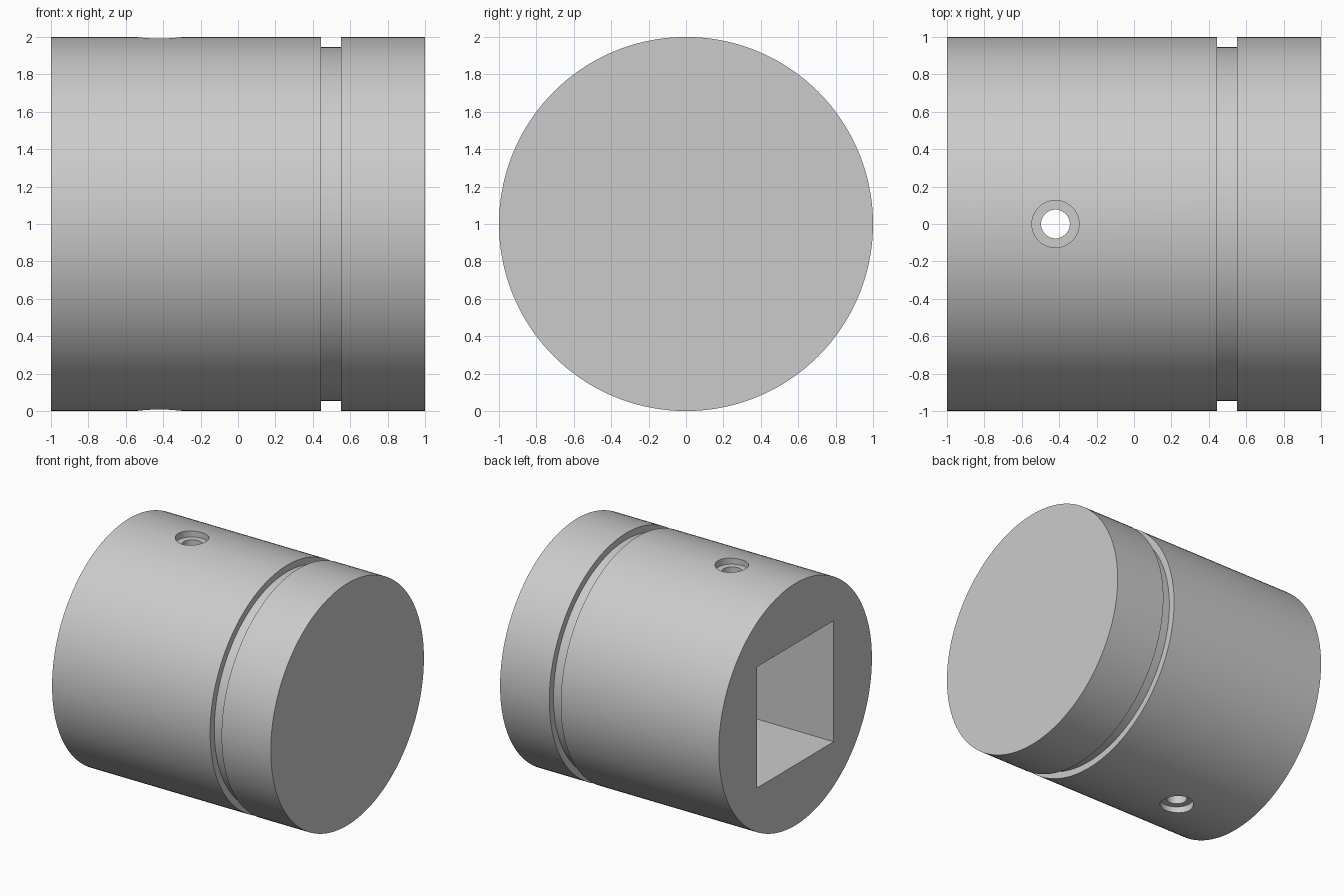
import bpy, bmesh, math
from mathutils import Matrix, Vector

cube = bpy.data.objects.get("Cube")
if cube:
    bpy.data.objects.remove(cube, do_unlink=True)

SEGMENTS = 144
HOLE_X = -0.42
POCKET_DEPTH = 1.16

grey = bpy.data.materials.new("plain_grey")
grey.use_nodes = True
colour = (0.6, 0.6, 0.6, 1)
grey.diffuse_color = colour
grey.node_tree.nodes["Principled BSDF"].inputs["Base Color"].default_value = colour


def make_object(name, bm):
    bmesh.ops.recalc_face_normals(bm, faces=bm.faces)
    mesh = bpy.data.meshes.new(name)
    bm.to_mesh(mesh)
    bm.free()
    mesh.materials.append(grey)
    obj = bpy.data.objects.new(name, mesh)
    bpy.context.collection.objects.link(obj)
    return obj


def rod(name, radius, z_low, z_high):
    """Upright cutter cylinder at the cross hole position."""
    bm = bmesh.new()
    bmesh.ops.create_cone(bm, cap_ends=True, segments=48, radius1=radius, radius2=radius,
                          depth=z_high - z_low,
                          matrix=Matrix.Translation((HOLE_X, 0, (z_low + z_high) / 2)))
    return make_object(name, bm)


# Grooved cylindrical body, lathed around the x axis
profile = [(-1, 1), (0.445, 1), (0.445, 0.945), (0.55, 0.945), (0.55, 1), (1, 1)]
bm = bmesh.new()
verts = [bm.verts.new((x, 0, r + 1)) for x, r in profile]
edges = [bm.edges.new(pair) for pair in zip(verts, verts[1:])]
bmesh.ops.spin(bm, geom=verts + edges, cent=(0, 0, 1), axis=(1, 0, 0),
               angle=math.tau, steps=SEGMENTS, use_merge=True)
bmesh.ops.remove_doubles(bm, verts=bm.verts, dist=1e-5)
bmesh.ops.holes_fill(bm, edges=[e for e in bm.edges if e.is_boundary], sides=0)
body = make_object("grooved_body", bm)

# Square socket cutter
bm = bmesh.new()
bmesh.ops.create_cube(bm, size=1)
bmesh.ops.scale(bm, vec=Vector((POCKET_DEPTH + 0.2, 1, 1)), verts=bm.verts)
bmesh.ops.translate(bm, vec=Vector((-1 + (POCKET_DEPTH - 0.2) / 2, 0, 1)), verts=bm.verts)
cutters = [make_object("socket_cutter", bm)]

# Cross hole with a shallow counterbore at each end
cutters.append(rod("cross_hole_cutter", 0.077, -0.2, 2.2))
cutters.append(rod("upper_counterbore_cutter", 0.126, 1.945, 2.2))
cutters.append(rod("lower_counterbore_cutter", 0.126, -0.2, 0.055))

# Cut the body and discard the cutters
bpy.ops.object.select_all(action="DESELECT")
body.select_set(True)
bpy.context.view_layer.objects.active = body
for cutter in cutters:
    mod = body.modifiers.new(cutter.name, "BOOLEAN")
    mod.operation = "DIFFERENCE"
    mod.solver = "EXACT"
    mod.object = cutter
    bpy.ops.object.modifier_apply(modifier=mod.name)
    bpy.data.objects.remove(cutter, do_unlink=True)

bpy.ops.object.shade_smooth_by_angle(angle=math.radians(30))
